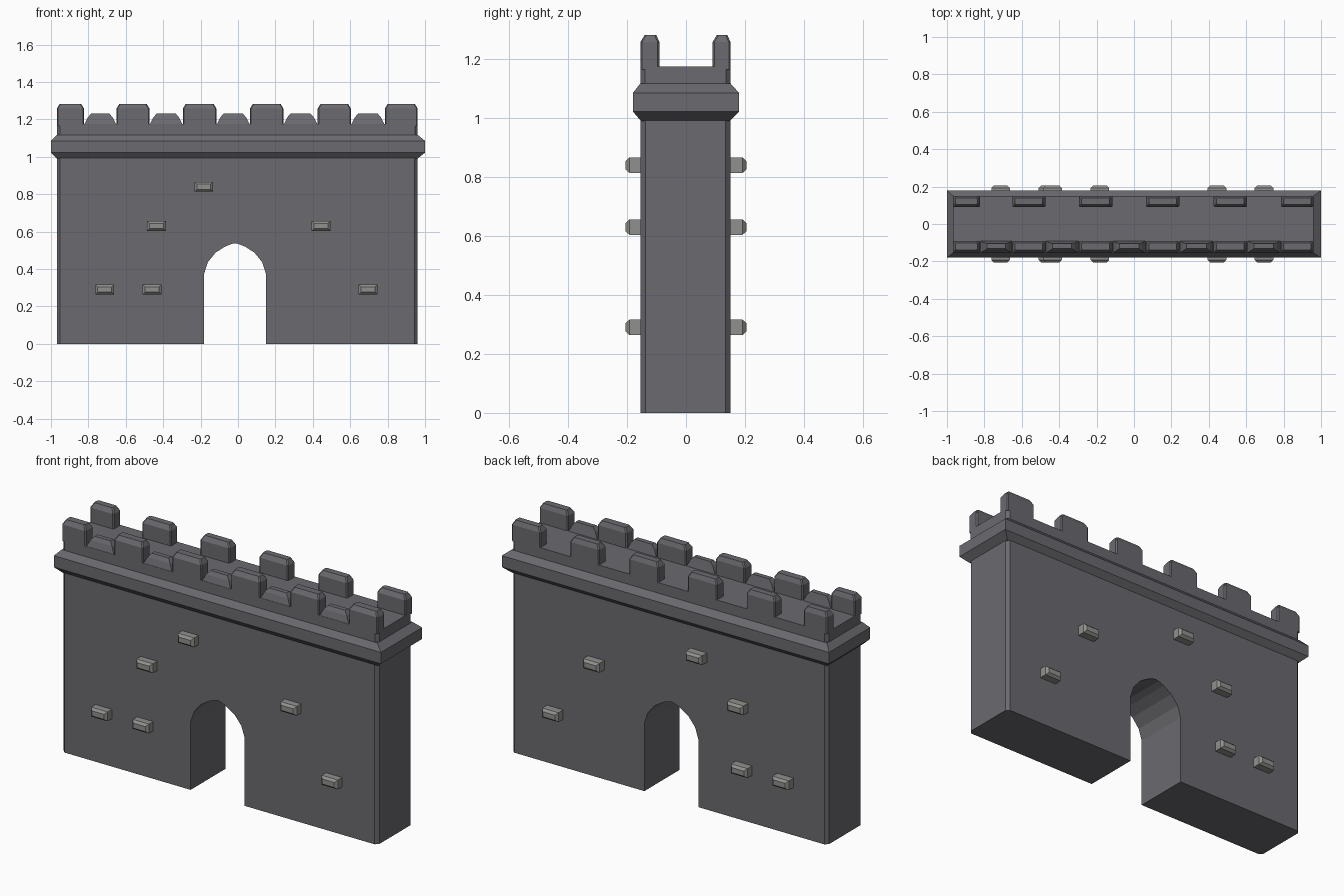
import bpy, bmesh

if "Cube" in bpy.data.objects:
    bpy.data.objects.remove(bpy.data.objects["Cube"])

def material(name, col):
    m = bpy.data.materials.new(name)
    m.diffuse_color = (*col, 1)
    m.use_nodes = True
    m.node_tree.nodes["Principled BSDF"].inputs["Base Color"].default_value = m.diffuse_color
    return m

STONE = material("dark_stone", (0.145, 0.145, 0.16))
BRICK = material("light_brick", (0.28, 0.28, 0.27))
CX, CY = -0.004, -0.002          # wall centre
HX, HY = 0.965, 0.153            # wall half sizes

def finish(bm, name, mat):
    bmesh.ops.recalc_face_normals(bm, faces=bm.faces)
    me = bpy.data.meshes.new(name)
    bm.to_mesh(me)
    bm.free()
    me.materials.append(mat)
    ob = bpy.data.objects.new(name, me)
    bpy.context.collection.objects.link(ob)
    return ob

def loft(name, rings, mat, corner=0):
    """Stack of rectangles (x0, x1, y0, y1, z), optionally with cut corners."""
    bm = bmesh.new()
    loops = []
    for x0, x1, y0, y1, z in rings:
        c = corner
        if c:
            pts = [(x0 + c, y0), (x1 - c, y0), (x1, y0 + c), (x1, y1 - c),
                   (x1 - c, y1), (x0 + c, y1), (x0, y1 - c), (x0, y0 + c)]
        else:
            pts = [(x0, y0), (x1, y0), (x1, y1), (x0, y1)]
        loops.append([bm.verts.new((x, y, z)) for x, y in pts])
    n = len(loops[0])
    for a, b in zip(loops, loops[1:]):
        for i in range(n):
            j = (i + 1) % n
            bm.faces.new((a[i], a[j], b[j], b[i]))
    bm.faces.new(loops[0][::-1])
    bm.faces.new(loops[-1])
    return finish(bm, name, mat)

def centred(hx, hy, z, cx=CX, cy=CY):
    return (cx - hx, cx + hx, cy - hy, cy + hy, z)

# Wall with arched gateway, outer vertical edges chamfered
half_arch = [(0.165, 0.0), (0.165, 0.375), (0.145, 0.437), (0.103, 0.488),
             (0.053, 0.52), (0.018, 0.534)]
AX = -0.016
arch = [(AX - x, z) for x, z in half_arch] + [(AX, 0.537)] \
     + [(AX + x, z) for x, z in reversed(half_arch)]
outline = [(CX - HX, 1.0), (CX - HX, 0)] + arch + [(CX + HX, 0), (CX + HX, 1.0)]
bm = bmesh.new()
face = bm.faces.new([bm.verts.new((x, CY - HY, z)) for x, z in outline])
ext = bmesh.ops.extrude_face_region(bm, geom=[face], use_keep_orig=True)
bmesh.ops.translate(bm, vec=(0, 2 * HY, 0),
                    verts=[v for v in ext["geom"] if isinstance(v, bmesh.types.BMVert)])
bmesh.ops.recalc_face_normals(bm, faces=bm.faces)
corners = [e for e in bm.edges if all(abs(v.co.x) > 0.9 for v in e.verts)
           and abs(e.verts[0].co.z - e.verts[1].co.z) > 0.5]
bmesh.ops.bevel(bm, geom=corners, offset=0.017, offset_type='OFFSET',
                segments=1, affect='EDGES')
finish(bm, "wall", STONE)

# Cornice band
loft("cornice", [centred(HX - 0.002, HY - 0.002, 0.99), centred(1.0, 0.18, 1.022, 0, 0),
                 centred(1.0, 0.18, 1.085, 0, 0), centred(HX, HY, 1.117)], STONE)

# Walkway slab above the cornice
loft("walkway", [centred(HX, HY, 1.10), centred(HX, HY, 1.175)], STONE, corner=0.016)

# Tall merlons on both sides, low ones between them on the front only
spans = [(CX - HX, -0.823), (-0.65, -0.473), (-0.295, -0.115),
         (0.064, 0.243), (0.426, 0.604), (0.785, CX + HX)]
for side, y0, y1 in (("front", CY - HY, -0.09), ("back", 0.09, CY + HY)):
    for i, (x0, x1) in enumerate(spans):
        c = 0.015
        loft(f"merlon_{side}_{i}",
             [(x0, x1, y0, y1, 1.165), (x0, x1, y0, y1, 1.257),
              (x0 + c, x1 - c, y0 + c, y1 - 0.011, 1.282)], STONE, corner=0.006)
for i in range(5):
    x0, x1 = spans[i][1], spans[i + 1][0]
    y0, y1 = CY - HY, -0.09
    loft(f"low_merlon_{i}",
         [(x0, x1, y0, y1, 1.17),
          (x0 + 0.02, x1 - 0.02, y0 + 0.012, y1 - 0.01, 1.21),
          (x0 + 0.038, x1 - 0.038, y0 + 0.024, y1 - 0.015, 1.231)], STONE)

# Protruding bricks, running through to both faces
for i, (x, z) in enumerate([(-0.713, 0.29), (-0.46, 0.29), (-0.436, 0.63),
                            (-0.183, 0.84), (0.444, 0.63), (0.695, 0.29)]):
    for side, s in (("front", -1), ("back", 1)):
        bm = bmesh.new()
        rings = [(0.05, 0.026, 0.14), (0.05, 0.026, 0.192), (0.037, 0.014, 0.205)]
        loops = [[bm.verts.new((x + a * w, s * d, z + b * h))
                  for a, b in ((-1, -1), (1, -1), (1, 1), (-1, 1))] for w, h, d in rings]
        for p, q in zip(loops, loops[1:]):
            for k in range(4):
                bm.faces.new((p[k], p[(k + 1) % 4], q[(k + 1) % 4], q[k]))
        bm.faces.new(loops[0])
        bm.faces.new(loops[-1])
        finish(bm, f"brick_{side}_{i}", BRICK)
